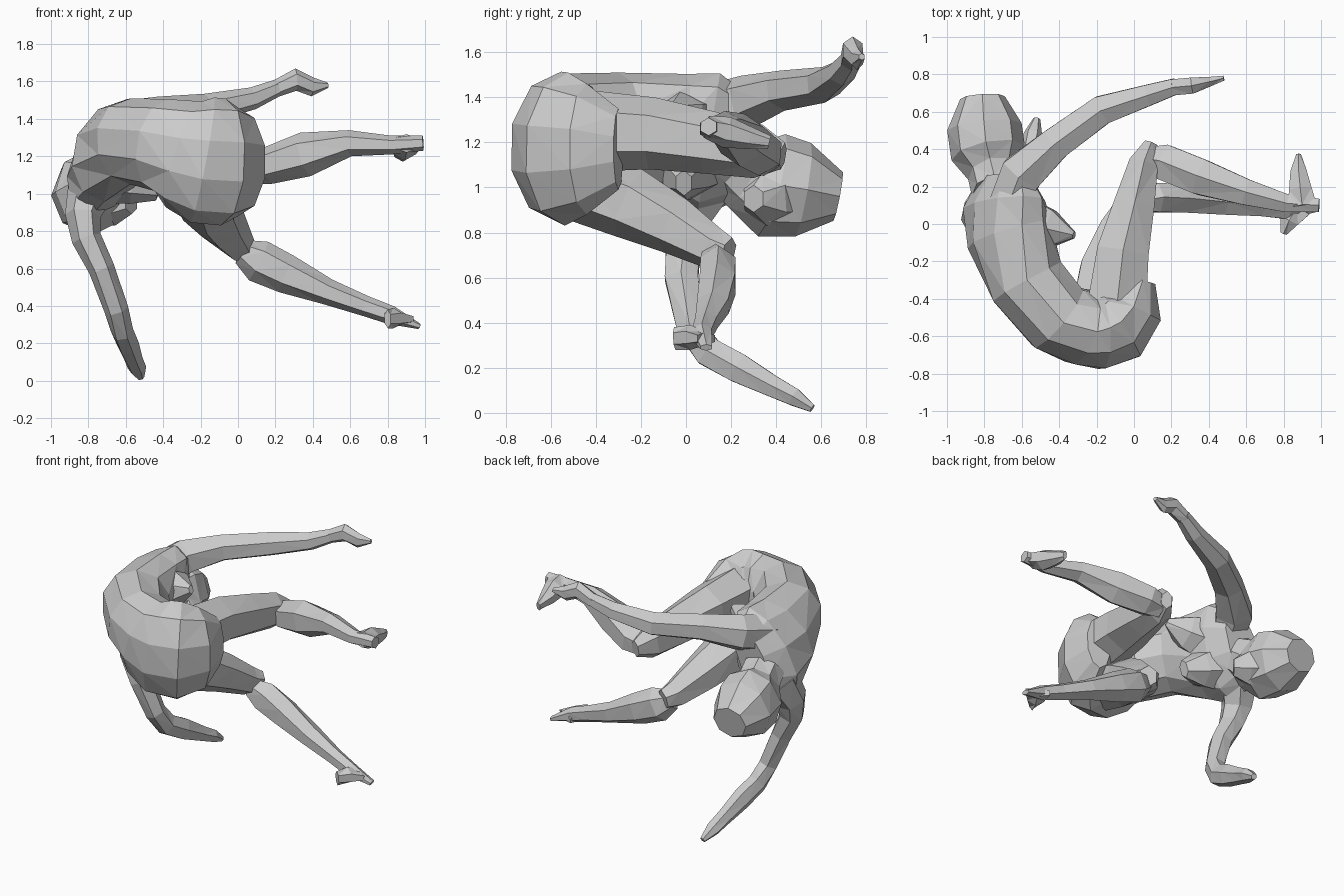
import bpy, bmesh, math
from mathutils import Vector


def finish(name, bm):
    bmesh.ops.recalc_face_normals(bm, faces=bm.faces)
    bmesh.ops.triangulate(bm, faces=bm.faces)
    me = bpy.data.meshes.new(name)
    bm.to_mesh(me)
    bm.free()
    ob = bpy.data.objects.new(name, me)
    bpy.context.collection.objects.link(ob)
    return ob


def loft(name, secs, sides=6, ref=(0, 0, 1), warp=None):
    """Skin rings (x, y, z, radius along ref, radius across) along a bent path."""
    bm = bmesh.new()
    pts = [Vector(s[:3]) for s in secs]
    rings = []
    for i, s in enumerate(secs):
        t = (pts[min(i + 1, len(pts) - 1)] - pts[max(i - 1, 0)]).normalized()
        u = Vector(ref)
        u = (u - t * u.dot(t)).normalized()
        v = t.cross(u)
        ring = []
        for k in range(sides):
            a = 2 * math.pi * k / sides
            p = pts[i] + u * s[3] * math.cos(a) + v * s[4] * math.sin(a)
            ring.append(bm.verts.new(warp(p) if warp else p))
        rings.append(ring)
    for r0, r1 in zip(rings, rings[1:]):
        for k in range(sides):
            n = (k + 1) % sides
            bm.faces.new((r0[k], r0[n], r1[n], r1[k]))
    bm.faces.new(rings[0])
    bm.faces.new(rings[-1])
    return finish(name, bm)


# torso lying on its side, curled from the hips to the shoulders
def lean(p):
    w = max(0.0, min(1.0, (p.y + 0.35) / 0.35))
    p.x += 0.32 * w * (p.z - 1.2)
    return p


loft("torso", [
    (0.04, -0.30, 1.17, .18, .08),
    (0.00, -0.44, 1.17, .29, .17),
    (-0.08, -0.53, 1.17, .34, .22),
    (-0.19, -0.56, 1.18, .34, .225),
    (-0.29, -0.55, 1.21, .30, .21),
    (-0.41, -0.50, 1.26, .25, .21),
    (-0.58, -0.31, 1.28, .23, .21),
    (-0.68, -0.06, 1.23, .28, .22),
    (-0.69, 0.10, 1.19, .32, .20),
    (-0.68, 0.25, 1.18, .24, .12)], 10, warp=lean)

# chest
loft("upper_breast", [(-0.58, 0.00, 1.29, .16, .16),
                      (-0.45, -0.03, 1.31, .12, .12),
                      (-0.32, -0.06, 1.35, .03, .02)], 6)
loft("lower_breast", [(-0.66, 0.02, 1.10, .16, .16),
                      (-0.54, 0.00, 1.06, .12, .12),
                      (-0.42, -0.01, 1.02, .06, .04)], 6)

# neck, head and face
loft("head", [(-0.73, 0.18, 1.13, .14, .14),
              (-0.75, 0.27, 1.06, .17, .14),
              (-0.78, 0.38, 1.01, .235, .20),
              (-0.80, 0.52, 0.99, .21, .20),
              (-0.81, 0.675, 0.96, .11, .12)], 8)
loft("face", [(-0.76, 0.40, 0.98, .17, .17), (-0.64, 0.35, 0.95, .12, .12),
              (-0.57, 0.30, 0.95, .06, .06)], 6)

# raised arm
loft("upper_arm_raised", [
    (-0.68, 0.08, 1.32, .13, .12),
    (-0.60, 0.27, 1.38, .12, .13),
    (-0.42, 0.43, 1.43, .09, .10),
    (-0.17, 0.61, 1.455, .08, .09),
    (0.08, 0.69, 1.51, .06, .065),
    (0.22, 0.735, 1.57, .045, .05)], 6)
loft("hand_raised", [
    (0.20, 0.73, 1.56, .045, .05),
    (0.31, 0.74, 1.61, .06, .05),
    (0.40, 0.76, 1.57, .05, .03),
    (0.48, 0.78, 1.58, .015, .015)], 6)

# hanging arm, bent at the elbow
loft("arm_hanging", [
    (-0.78, 0.10, 1.04, .13, .14),
    (-0.83, 0.02, 0.88, .095, .11),
    (-0.81, -0.01, 0.76, .08, .09),
    (-0.73, -0.02, 0.60, .07, .085),
    (-0.65, 0.02, 0.38, .065, .07),
    (-0.62, 0.10, 0.27, .06, .075),
    (-0.59, 0.23, 0.20, .06, .075),
    (-0.56, 0.38, 0.12, .05, .055),
    (-0.54, 0.48, 0.07, .05, .045),
    (-0.52, 0.56, 0.02, .02, .02)], 6, ref=(1, 0, 0))

# upper leg
loft("upper_thigh", [
    (-0.09, -0.42, 1.25, .18, .18),
    (-0.06, -0.15, 1.24, .16, .16),
    (0.00, 0.10, 1.20, .14, .125),
    (0.05, 0.32, 1.16, .12, .09),
    (0.09, 0.43, 1.14, .06, .04)], 6)
loft("upper_shin", [
    (0.07, 0.35, 1.13, .08, .07),
    (0.16, 0.33, 1.15, .10, .11),
    (0.36, 0.25, 1.21, .12, .11),
    (0.60, 0.17, 1.27, .07, .08),
    (0.82, 0.11, 1.26, .05, .055),
    (0.99, 0.10, 1.27, .04, .04)], 6)
loft("upper_foot", [
    (0.90, 0.09, 1.27, .05, .09),
    (0.89, 0.18, 1.245, .07, .07),
    (0.88, 0.28, 1.22, .05, .05),
    (0.88, 0.37, 1.20, .03, .015)], 6)

# lower leg
loft("lower_thigh", [
    (-0.18, -0.45, 1.00, .16, .17),
    (-0.15, -0.25, 0.93, .16, .16),
    (-0.08, -0.05, 0.83, .13, .13),
    (0.00, 0.12, 0.73, .095, .09),
    (0.04, 0.19, 0.71, .07, .06)], 6)
loft("lower_shin", [
    (0.02, 0.12, 0.69, .07, .06),
    (0.11, 0.14, 0.64, .115, .09),
    (0.26, 0.14, 0.57, .105, .09),
    (0.48, 0.12, 0.475, .07, .08),
    (0.68, 0.09, 0.40, .055, .055),
    (0.82, 0.07, 0.35, .05, .05),
    (0.97, 0.09, 0.29, .015, .03)], 6)
loft("lower_foot", [
    (0.87, 0.09, 0.33, .03, .09),
    (0.83, 0.02, 0.335, .055, .06),
    (0.80, -0.05, 0.33, .05, .02)], 6)
